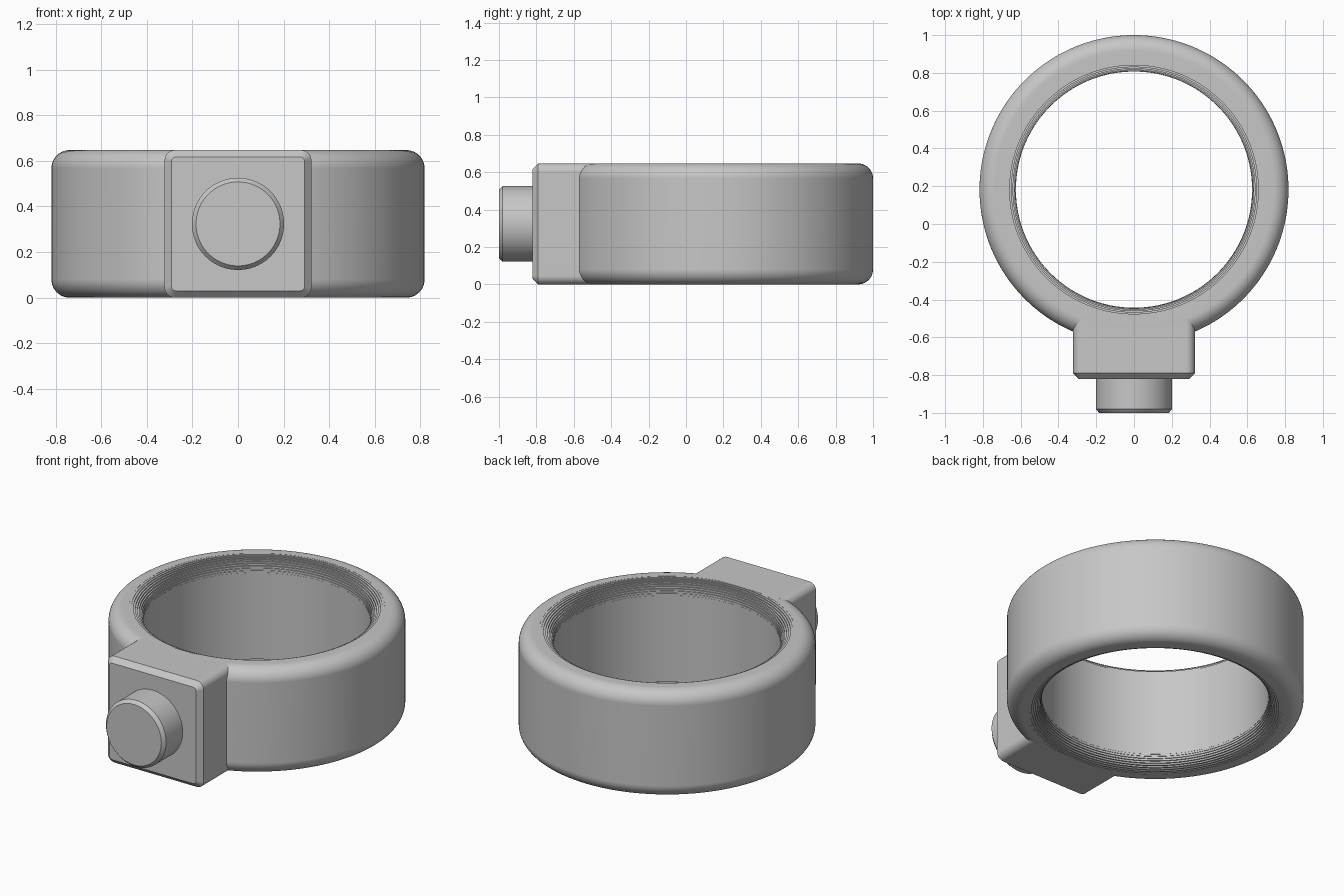
import bpy, bmesh
from math import sin, cos, pi, radians

cube = bpy.data.objects.get("Cube")
if cube:
    bpy.data.objects.remove(cube, do_unlink=True)

HEIGHT = 0.647
MID = HEIGHT / 2
RING_Y, OUTER, INNER = 0.182, 0.818, 0.625
FILLET = 0.08

grey = bpy.data.materials.new("plain grey")
grey.use_nodes = True
colour = (0.57, 0.57, 0.57, 1)
grey.diffuse_color = colour
grey.node_tree.nodes["Principled BSDF"].inputs["Base Color"].default_value = colour


def loft(name, loops, closed=False):
    """Solid through a stack of loops: capped, or joined end to end if closed."""
    bm = bmesh.new()
    rows = [[bm.verts.new(p) for p in loop] for loop in loops]
    n = len(rows[0])
    following = rows[1:] + rows[:1] if closed else rows[1:]
    for a, b in zip(rows, following):
        for i in range(n):
            j = (i + 1) % n
            bm.faces.new((a[i], a[j], b[j], b[i]))
    if not closed:
        bm.faces.new(rows[0])
        bm.faces.new(rows[-1])
    bmesh.ops.recalc_face_normals(bm, faces=bm.faces)
    mesh = bpy.data.meshes.new(name)
    bm.to_mesh(mesh)
    bm.free()
    mesh.materials.append(grey)
    obj = bpy.data.objects.new(name, mesh)
    bpy.context.collection.objects.link(obj)

    # Smooth curves, crisp edges
    bpy.ops.object.select_all(action="DESELECT")
    obj.select_set(True)
    bpy.context.view_layer.objects.active = obj
    bpy.ops.object.shade_smooth_by_angle(angle=radians(20))
    weighted = obj.modifiers.new("weighted_normals", "WEIGHTED_NORMAL")
    weighted.keep_sharp = True


def flat_circle(r, z, n=160):
    angles = [2 * pi * i / n for i in range(n)]
    return [(r * cos(a), RING_Y + r * sin(a), z) for a in angles]


def upright_circle(r, y, n=96):
    angles = [2 * pi * i / n for i in range(n)]
    return [(r * cos(a), y, MID + r * sin(a)) for a in angles]


def rounded_rect(hx, hz, r, y, steps=6):
    points = []
    for k, (sx, sz) in enumerate([(1, 1), (-1, 1), (-1, -1), (1, -1)]):
        for i in range(steps + 1):
            a = pi / 2 * (k + i / steps)
            points.append((sx * (hx - r) + r * cos(a), y,
                           MID + sz * (hz - r) + r * sin(a)))
    return points


# Ring: rounded outer rims, bore rims flaring outward in fine steps
STEPS = 10
arc = [pi / 2 * i / STEPS for i in range(STEPS + 1)]
rim = [(OUTER - FILLET + FILLET * sin(a), FILLET - FILLET * cos(a)) for a in arc]
flare = []
for a, b in zip(arc, arc[1:]):
    r = INNER + FILLET * (1 - sin(a))
    flare += [(r, FILLET * (1 - cos(a))), (r, FILLET * (1 - cos(b)))]
flare.append((INNER, FILLET))
lower = flare[::-1] + rim
upper = [(r, HEIGHT - z) for r, z in reversed(lower)]
loft("ring_band", [flat_circle(r, z) for r, z in lower + upper], closed=True)

# Mounting block with rounded corners and a chamfered front, set into the ring
loft("mounting_block", [
    rounded_rect(0.322, MID, 0.045, -0.51),
    rounded_rect(0.322, MID, 0.045, -0.79),
    rounded_rect(0.292, MID - 0.03, 0.02, -0.82),
])

# Round knob with a chamfered end
loft("front_knob", [
    upright_circle(0.202, -0.78),
    upright_circle(0.202, -0.98),
    upright_circle(0.184, -1.0),
])
